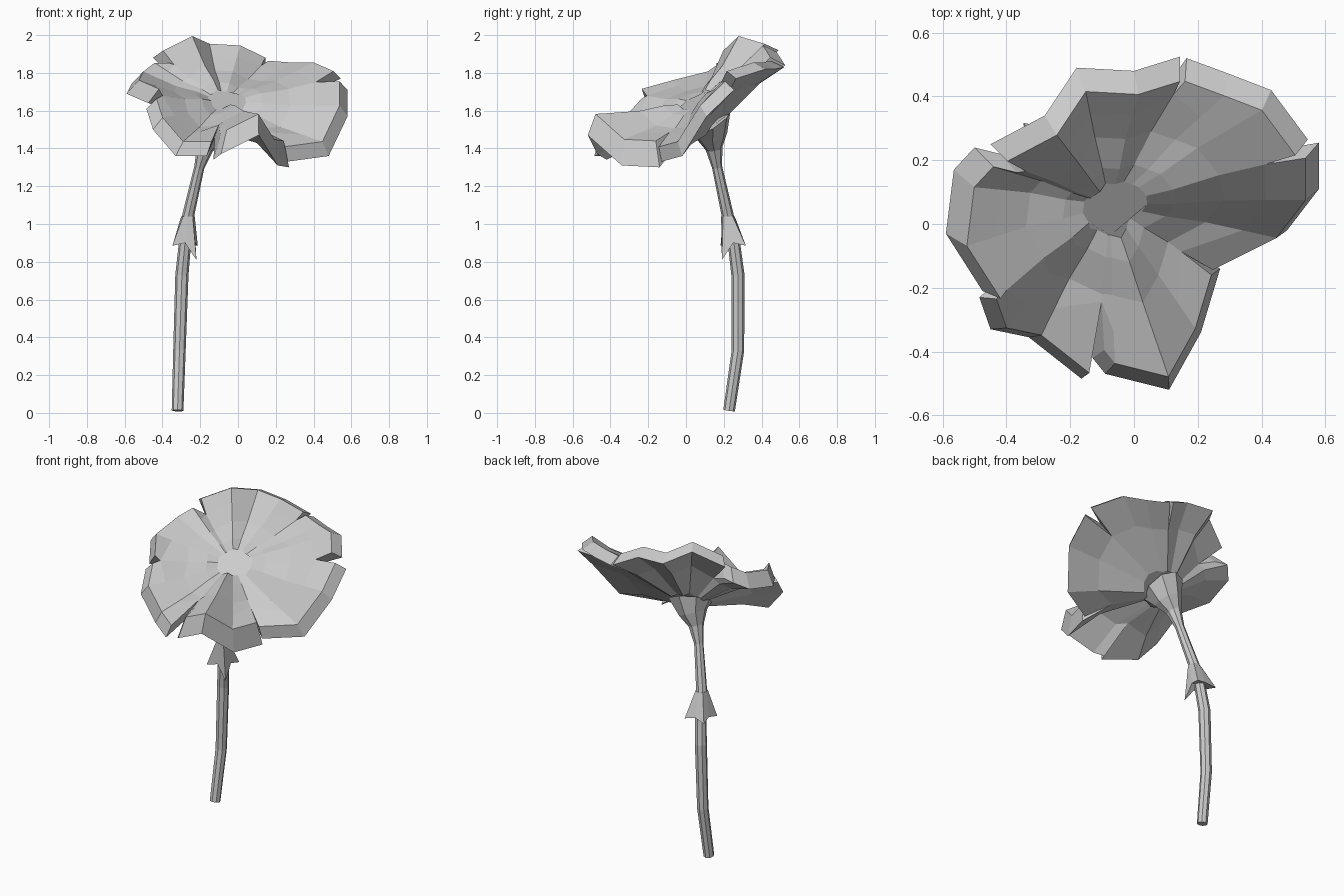
import bpy, bmesh, math
from mathutils import Vector

cube = bpy.data.objects.get("Cube")
if cube:
    bpy.data.objects.remove(cube, do_unlink=True)

grey = bpy.data.materials.new("plain grey")
grey.use_nodes = True
colour = (0.6, 0.6, 0.6, 1)
grey.diffuse_color = colour
grey.node_tree.nodes["Principled BSDF"].inputs["Base Color"].default_value = colour


def finish(name, bm):
    """Turn a bmesh into a flat shaded object."""
    bmesh.ops.recalc_face_normals(bm, faces=bm.faces[:])
    mesh = bpy.data.meshes.new(name)
    bm.to_mesh(mesh)
    bm.free()
    mesh.materials.append(grey)
    obj = bpy.data.objects.new(name, mesh)
    bpy.context.collection.objects.link(obj)
    return obj


def bridge(bm, ring_a, ring_b):
    count = len(ring_a)
    for i in range(count):
        j = (i + 1) % count
        bm.faces.new((ring_a[i], ring_a[j], ring_b[j], ring_b[i]))


def tube(name, path, sides, end_normal=None):
    """Sweep a polygon along (point, radius) pairs and cap both ends."""
    bm = bmesh.new()
    rings = []
    points = [Vector(p) for p, r in path]
    for i, (point, radius) in enumerate(path):
        tangent = points[min(i + 1, len(points) - 1)] - points[max(i - 1, 0)]
        if end_normal and i == len(points) - 1:
            tangent = end_normal
        tangent = tangent.normalized()
        u = Vector((1, 0, 0))
        u = (u - tangent * u.dot(tangent)).normalized()
        v = tangent.cross(u)
        ring = []
        for k in range(sides):
            a = math.tau * k / sides
            ring.append(bm.verts.new(points[i] + radius * (u * math.cos(a) + v * math.sin(a))))
        rings.append(ring)
    for lower, upper in zip(rings, rings[1:]):
        bridge(bm, lower, upper)
    bm.faces.new(rings[0])
    bm.faces.new(rings[-1])
    return finish(name, bm)


# Flower head: tip positions of each petal, clockwise seen from above
centre = Vector((-0.07, 0.05, 1.66))
normal = Vector((0.27, -0.5, 0.82)).normalized()
back_petal = [(-.45, .25, 1.88), (-.28, .34, 1.965), (-.18, .49, 1.92), (0, .48, 1.91), (.145, .525, 1.84)]
back_left_petal = [(.165, .52, 1.83), (.3, .47, 1.82), (.43, .42, 1.82), (.545, .265, 1.77)]
left_petal = [(.58, .255, 1.71), (.58, .11, 1.57), (.48, -.02, 1.36), (.26, -.13, 1.33)]
front_petal = [(.27, -.14, 1.3), (.21, -.34, 1.31), (.11, -.52, 1.47), (-.09, -.47, 1.37), (-.13, -.42, 1.34)]
front_right_petal = [(-.165, -.485, 1.36), (-.33, -.355, 1.36), (-.45, -.33, 1.5), (-.485, -.23, 1.61)]
right_petal = [(-.475, -.21, 1.64), (-.59, -.03, 1.69), (-.565, .17, 1.74), (-.5, .24, 1.79), (-.42, .22, 1.79)]
# Each petal: where its crease lies, the height of the lip, and where the slit before it ends
petals = [(back_petal, .91, .07, .85), (back_left_petal, .91, .06, .88), (left_petal, .91, .06, .82),
          (front_petal, .84, .1, .7), (front_right_petal, .91, .06, .62), (right_petal, .92, .09, .92)]


def fold(petal, index):
    """Crease of the petal, just inside the drooping tip."""
    tips, ratio, lip, _ = petal
    return centre.lerp(Vector(tips[index]), ratio) + normal * lip


def inner_column(bm, crease, reach):
    """One spoke: disc, bowl, foot, petal base, then back along the underside."""
    disc = centre.lerp(crease, 0.19) - normal * 0.015
    bowl = centre.lerp(crease, 0.33) - normal * 0.01
    foot = centre.lerp(crease, 0.58) - normal * 0.02
    base = centre.lerp(crease, reach) - normal * 0.01
    under = centre.lerp(crease, min(reach, 0.74)) - normal * 0.09
    neck = centre.lerp(crease, 0.25) - normal * 0.16
    return [bm.verts.new(p) for p in (disc, bowl, foot, base, under, neck)]


bm = bmesh.new()
# Neighbouring petals share the spoke at the foot of each slit
shared = []
for i, petal in enumerate(petals):
    crease = (fold(petals[i - 1], -1) + fold(petal, 0)) / 2
    shared.append(inner_column(bm, crease, petal[-1]))
spokes = []
for i, petal in enumerate(petals):
    tips = petal[0]
    inner = [shared[i]]
    inner += [inner_column(bm, fold(petal, k), 0.8) for k in range(1, len(tips) - 1)]
    inner.append(shared[(i + 1) % len(petals)])
    spokes += inner[:-1]
    # Petal blade: top, drooping lip, underside
    loops = []
    for k, spoke in enumerate(inner):
        rim = [bm.verts.new(p) for p in (fold(petal, k), Vector(tips[k]))]
        loops.append([spoke[3]] + rim + [spoke[4]])
    for a, b in zip(loops, loops[1:]):
        for k in range(len(a) - 1):
            bm.faces.new((a[k], b[k], b[k + 1], a[k + 1]))
    # Slit walls
    for loop in (loops[0], loops[-1]):
        bm.faces.new(loop)
disc, bowl, foot, base, under, neck = zip(*spokes)
for pair in ((disc, bowl), (bowl, foot), (foot, base), (under, neck)):
    bridge(bm, *pair)
bm.faces.new(disc)
bm.faces.new(neck)
finish("flower_head", bm)

# Lower stem, up to the node
tube("lower_stem", [((-.32, .228, .012), .031), ((-.31, .275, .33), .033),
                    ((-.297, .275, .73), .035), ((-.278, .25, .93), .032)], 8)

# Upper stem, flaring into the funnel under the flower
tube("upper_stem", [((-.28, .25, .92), .035), ((-.265, .222, 1.04), .032),
                    ((-.205, .165, 1.3), .027), ((-.175, .148, 1.4), .045),
                    ((-.145, .135, 1.47), .085), ((-.115, .125, 1.535), .13)], 8, normal)

# Leaf sheath: a flared collar with four pointed lobes, the front one longest
bm = bmesh.new()
top, skirt = [], []
for k in range(8):
    a = math.radians(45 * k - 45)
    side = Vector((math.cos(a), math.sin(a), 0))
    reach, drop = (0.095, 0.885) if k % 2 == 0 else (0.055, 0.9)
    if k == 0:
        reach, drop = 0.085, 0.81
    top.append(bm.verts.new(Vector((-.265, .222, 1.04)) + side * 0.036))
    skirt.append(bm.verts.new(Vector((-.28, .25, drop)) + side * reach))
hem = bm.verts.new((-.28, .25, .91))
bridge(bm, top, skirt)
bm.faces.new(top)
for k in range(8):
    bm.faces.new((skirt[k], skirt[(k + 1) % 8], hem))
finish("leaf_sheath", bm)
